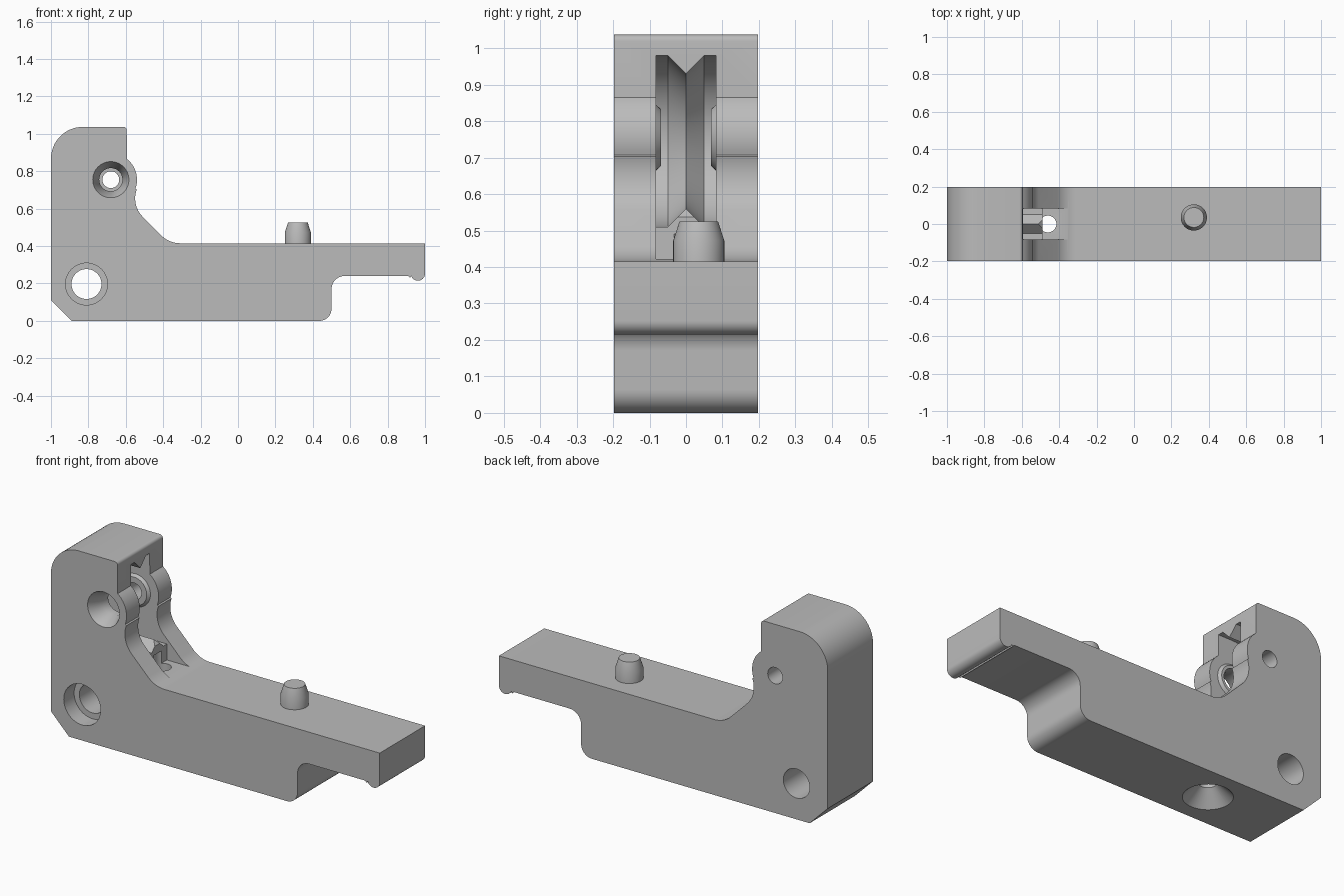
import bpy, bmesh, math
from mathutils import Vector

if "Cube" in bpy.data.objects:
    bpy.data.objects.remove(bpy.data.objects["Cube"])

grey = bpy.data.materials.new("plain grey")
grey.use_nodes = True
grey.diffuse_color = (0.5, 0.5, 0.5, 1)
grey.node_tree.nodes["Principled BSDF"].inputs["Base Color"].default_value = (0.5, 0.5, 0.5, 1)

HALF = 0.197   # half thickness of the bracket
SLOT = 0.082   # half width of the wheel slot
PIVOT = (-0.68, 0.755)


def arc(cx, cz, r, a0, a1, n=12):
    angles = [math.radians(a0 + (a1 - a0) * i / n) for i in range(n + 1)]
    return [(cx + r * math.cos(a), cz + r * math.sin(a)) for a in angles]


def loft(name, loops):
    """Closed solid through equally sized loops of points."""
    bm = bmesh.new()
    rings = [[bm.verts.new(p) for p in loop] for loop in loops]
    n = len(rings[0])
    for a, b in zip(rings, rings[1:]):
        for i in range(n):
            j = (i + 1) % n
            bm.faces.new((a[i], a[j], b[j], b[i]))
    bm.faces.new(rings[0][::-1])
    bm.faces.new(rings[-1])
    bmesh.ops.recalc_face_normals(bm, faces=bm.faces[:])
    mesh = bpy.data.meshes.new(name)
    bm.to_mesh(mesh)
    bm.free()
    mesh.materials.append(grey)
    obj = bpy.data.objects.new(name, mesh)
    bpy.context.collection.objects.link(obj)
    return obj


def flat(outline, y):
    return [(x, y, z) for x, z in outline]


def turned_y(name, centre, profile):
    """Turned solid along y from (y, radius) pairs."""
    return loft(name, [flat(arc(*centre, r, 0, 360, 48)[:-1], y) for y, r in profile])


def turned_z(name, cx, cy, profile):
    """Turned solid along z from (z, radius) pairs."""
    return loft(name, [[(x, y, z) for x, y in arc(cx, cy, r, 0, 360, 48)[:-1]]
                       for z, r in profile])


def combine(target, tool, operation="DIFFERENCE"):
    mod = target.modifiers.new(tool.name, "BOOLEAN")
    mod.operation = operation
    mod.solver = "EXACT"
    mod.object = tool
    bpy.context.view_layer.objects.active = target
    bpy.ops.object.modifier_apply(modifier=mod.name)
    bpy.data.objects.remove(tool)


def smooth(obj):
    bpy.ops.object.select_all(action="DESELECT")
    obj.select_set(True)
    bpy.context.view_layer.objects.active = obj
    bpy.ops.object.shade_smooth_by_angle(angle=math.radians(25))


# Bracket side outline, counter-clockwise from the bottom chamfer
outline = [(-0.89, 0)]
outline += arc(0.435, 0.065, 0.065, -90, 0)
outline += arc(0.57, 0.17, 0.07, 180, 90)
outline += arc(0.905, 0.225, 0.015, 90, 20, 4)
outline += arc(0.962, 0.253, 0.038, 200, 360, 18)
outline += [(1, 0.415)]
outline += arc(-0.31, 0.555, 0.14, 270, 225)
outline += arc(-0.41, 0.655, 0.14, 225, 160)
outline += arc(*PIVOT, 0.14, -20, 52)
outline += arc(-0.612, 1.02, 0.017, 0, 90, 5)
outline += arc(-0.83, 0.867, 0.17, 90, 180, 16)
outline += [(-1, 0.11)]
bracket = loft("bracket", [flat(outline, -HALF), flat(outline, HALF)])


# Wheel slot, rounded at the back, with a V ridge along its middle
def slot_loop(y, r):
    return flat([(-0.3, 0.745 + r)] + arc(PIVOT[0], 0.745, r, 90, 270, 32) + [(-0.3, 0.745 - r)], y)


combine(bracket, loft("slot_cutter", [
    slot_loop(-SLOT, 0.235), slot_loop(-0.05, 0.235), slot_loop(0, 0.185),
    slot_loop(0.05, 0.235), slot_loop(SLOT, 0.235)]))

# Lower pocket at the foot of the slot
pocket = [(-0.49, 0.422), (-0.3, 0.422), (-0.3, 0.6), (-0.49, 0.6)]
combine(bracket, loft("pocket_cutter", [flat(pocket, -SLOT), flat(pocket, SLOT)]))

# Tapered bosses on both slot walls
for side in (-1, 1):
    boss = turned_y("boss", PIVOT, [(side * 0.11, 0.09), (side * SLOT, 0.09), (side * 0.068, 0.077)])
    combine(bracket, boss, "UNION")

# Pivot hole with front countersink
combine(bracket, turned_y("pivot_front_cutter", PIVOT,
                          [(-HALF - 0.01, 0.101), (-HALF + 0.08, 0.062), (0, 0.062)]))
combine(bracket, turned_y("pivot_back_cutter", PIVOT, [(0, 0.045), (0.3, 0.045)]))

# Mounting hole with front counterbore
combine(bracket, turned_y("mount_cutter", (-0.81, 0.197), [(-0.3, 0.08), (0.3, 0.08)]))
combine(bracket, turned_y("counterbore_cutter", (-0.81, 0.197), [(-0.3, 0.112), (-HALF + 0.09, 0.112)]))

# Vertical screw hole, countersunk from below
combine(bracket, turned_z("screw_cutter", -0.46, 0,
                          [(-0.01, 0.132), (0.077, 0.045), (0.49, 0.045)]))
smooth(bracket)

# Locating pin on the arm
pin = turned_z("locating_pin", 0.32, 0.035, [(0.4, 0.07), (0.472, 0.07), (0.525, 0.053)])
smooth(pin)
